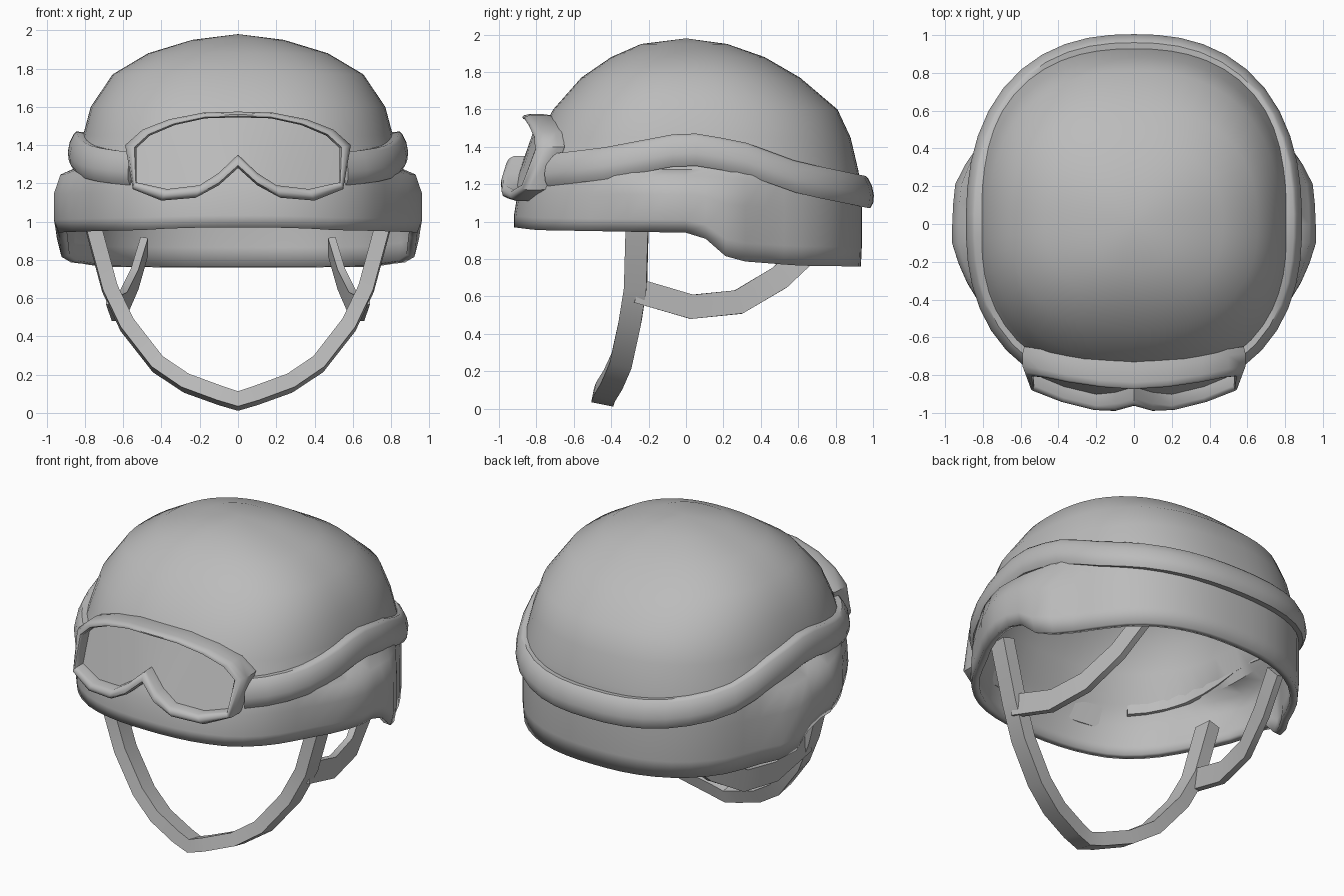
import bpy, math
from mathutils import Vector

if "Cube" in bpy.data.objects:
    bpy.data.objects.remove(bpy.data.objects["Cube"])

grey = bpy.data.materials.new("neutral_grey")
grey.diffuse_color = (0.5, 0.5, 0.5, 1)
grey.use_nodes = True
grey.node_tree.nodes["Principled BSDF"].inputs["Base Color"].default_value = grey.diffuse_color


def build(name, verts, faces, angle=40):
    me = bpy.data.meshes.new(name)
    me.from_pydata([tuple(v) for v in verts], [], faces)
    ob = bpy.data.objects.new(name, me)
    bpy.context.collection.objects.link(ob)
    me.materials.append(grey)
    bpy.ops.object.select_all(action='DESELECT')
    ob.select_set(True)
    bpy.context.view_layer.objects.active = ob
    bpy.ops.object.mode_set(mode='EDIT')
    bpy.ops.mesh.select_all(action='SELECT')
    bpy.ops.mesh.normals_make_consistent(inside=False)
    bpy.ops.object.mode_set(mode='OBJECT')
    bpy.ops.object.shade_smooth_by_angle(angle=math.radians(angle))
    return ob


def lerp(table, v):
    if v <= table[0][0]:
        return table[0][1]
    for (a, fa), (b, fb) in zip(table, table[1:]):
        if v <= b:
            return fa + (fb - fa) * (v - a) / (b - a)
    return table[-1][1]


def oval(a, rx, front, back, n=2.4):
    """Rounded-square outline; angle 0 is the right side, -90 the front."""
    c, s = math.cos(a), math.sin(a)
    k = (abs(c) ** n + abs(s) ** n) ** (-1 / n)
    return rx * c * k, (back if s > 0 else front) * abs(s) * k


def bridge(rings, count, closed=True):
    faces = []
    for r in range(rings - 1):
        for i in range(count if closed else count - 1):
            j = (i + 1) % count
            faces.append((r * count + i, r * count + j,
                          (r + 1) * count + j, (r + 1) * count + i))
    return faces


# Helmet shell: stacked rings, stepped rim and bulged ear covers
RIM = [(-0.92, 0.97), (-0.8, 0.955), (0.05, 0.94), (0.12, 0.9), (0.2, 0.82),
       (0.28, 0.79), (0.6, 0.765), (0.94, 0.76)]
EAR = [(-0.45, 0), (-0.27, 0.06), (-0.1, 0.1), (0.26, 0.09), (0.38, 0.015), (0.5, 0)]
# height (0-1 below 1.28 means blend from rim), half width, front, back, ear amount
ROWS = [(0.0, .855, -.92, .935, .85), (0.2, .865, -.92, .94, 1), (0.6, .865, -.90, .94, 1),
        (0.9, .86, -.87, .93, .7), (1.28, .85, -.85, .92, 0), (1.45, .81, -.79, .88, 0),
        (1.60, .77, -.71, .81, 0), (1.77, .655, -.56, .61, 0), (1.88, .47, -.40, .42, 0),
        (1.95, .24, -.24, .22, 0)]
N = 56
verts = []
for h, rx, f, b, ear in ROWS:
    for i in range(N):
        x, y = oval(2 * math.pi * i / N, rx, f, b)
        if h < 1:
            rim = lerp(RIM, y)
            z = rim + (1.28 - rim) * h
            x += math.copysign(lerp(EAR, y) * ear, x) if abs(x) > 0.4 else 0
        else:
            z = h
        verts.append((x, y, z))
faces = bridge(len(ROWS), N)
verts.append((0, 0, 1.98))
top = (len(ROWS) - 1) * N
faces += [(top + i, top + (i + 1) % N, len(verts) - 1) for i in range(N)]
shell = build("helmet_shell", verts, faces, 50)
# Open shell: make sure the outside faces outward before thickening
if shell.data.polygons[-1].normal.z < 0:
    shell.data.flip_normals()
mod = shell.modifiers.new("thickness", 'SOLIDIFY')
mod.thickness, mod.offset = 0.045, -1

# Elastic goggle band: rounded section swept round the back of the shell
BAND_Z = [(-0.75, 1.275), (-0.45, 1.31), (0, 1.395), (0.3, 1.345), (0.6, 1.235), (0.96, 1.16)]
SECTION = [(-.05, -.075), (.02, -.088), (.036, -.06), (.04, -.02), (.03, .03),
           (.01, .07), (-.005, .085), (-.06, .08)]
M = 37
start, end = math.radians(-52), math.radians(232)
verts = []
for i in range(M):
    a = start + (end - start) * i / (M - 1)
    x, y = oval(a, .85, -.87, .965)
    x2, y2 = oval(a + .01, .85, -.87, .965)
    out = Vector((y2 - y, x - x2, 0)).normalized()
    for d, dz in SECTION:
        verts.append((x + out.x * d, y + out.y * d, lerp(BAND_Z, y) + dz))
k = len(SECTION)
faces = bridge(M, k) + [tuple(range(k)), tuple(range((M - 1) * k, M * k))]
build("goggle_band", verts, faces, 50)

# Goggles: outline loops from the back of the frame, over the rim, to the lens
OUT_TOP = [(0, 1.575), (.18, 1.57), (.36, 1.535), (.5, 1.48), (.59, 1.4)]
OUT_LOW = [(0, 1.28), (.1, 1.19), (.22, 1.125), (.4, 1.11), (.55, 1.17)]
IN_TOP = [(0, 1.545), (.17, 1.54), (.33, 1.505), (.46, 1.45), (.53, 1.385)]
IN_LOW = [(0, 1.35), (.1, 1.255), (.2, 1.19), (.37, 1.17), (.53, 1.205)]


def loop(upper, lower):
    full = lambda p: [(-x, z) for x, z in p[:0:-1]] + p
    return full(upper) + full(lower)[::-1]


def front_y(x, z):
    return -1.0 + .35 * (max(z, 1.19) - 1.2) + .42 * x * x


outer, inner = loop(OUT_TOP, OUT_LOW), loop(IN_TOP, IN_LOW)
# mix from outer to inner outline, and depth behind the front surface
LOOPS = [(.15, .14), (0, .10), (0, .03), (.2, .005), (.5, 0), (.8, .005), (1, .025), (1, .085)]
verts = []
for mix, depth in LOOPS:
    for (xo, zo), (xi, zi) in zip(outer, inner):
        x, z = xo + (xi - xo) * mix, zo + (zi - zo) * mix
        verts.append((x, front_y(x, z) + depth, z))
k = len(outer)
faces = bridge(len(LOOPS), k)
base = (len(LOOPS) - 1) * k
for i in range(k // 2 - 1):  # lens strips between upper and lower outline
    faces.append((base + i, base + i + 1, base + k - 2 - i, base + k - 1 - i))
    faces.append((i, i + 1, k - 2 - i, k - 1 - i))
build("goggles", verts, faces, 50)


# Straps: box section swept along a path
def sweep(name, path, axis, wide, thick):
    path = [Vector(p) for p in path]
    verts = []
    for i, p in enumerate(path):
        t = (path[min(i + 1, len(path) - 1)] - path[max(i - 1, 0)]).normalized()
        u = Vector(axis)
        u = (u - t * u.dot(t)).normalized()
        v = t.cross(u)
        for a, b in ((-1, -1), (1, -1), (1, 1), (-1, 1)):
            verts.append(p + u * (a * wide / 2) + v * (b * thick / 2))
    n = len(path)
    ends = [(0, 1, 2, 3), tuple(range(4 * n - 4, 4 * n))]
    return build(name, verts, bridge(n, 4) + ends, 35)


half = [(.77, -.26, 1.02), (.67, -.27, .65), (.58, -.30, .46), (.42, -.345, .255),
        (.27, -.39, .155), (.09, -.43, .09), (0, -.44, .062)]
chin = half + [(-x, y, z) for x, y, z in half[-2::-1]]
sweep("chin_strap", chin, (0, 1, -.2), .12, .08)

rear = [(.67, -.26, .63), (.64, .03, .545), (.60, .28, .57), (.54, .5, .70), (.49, .68, .87)]
for side, label in ((1, "right"), (-1, "left")):
    sweep("rear_strap_" + label, [(x * side, y, z) for x, y, z in rear], (1, 0, 0), .04, .13)
